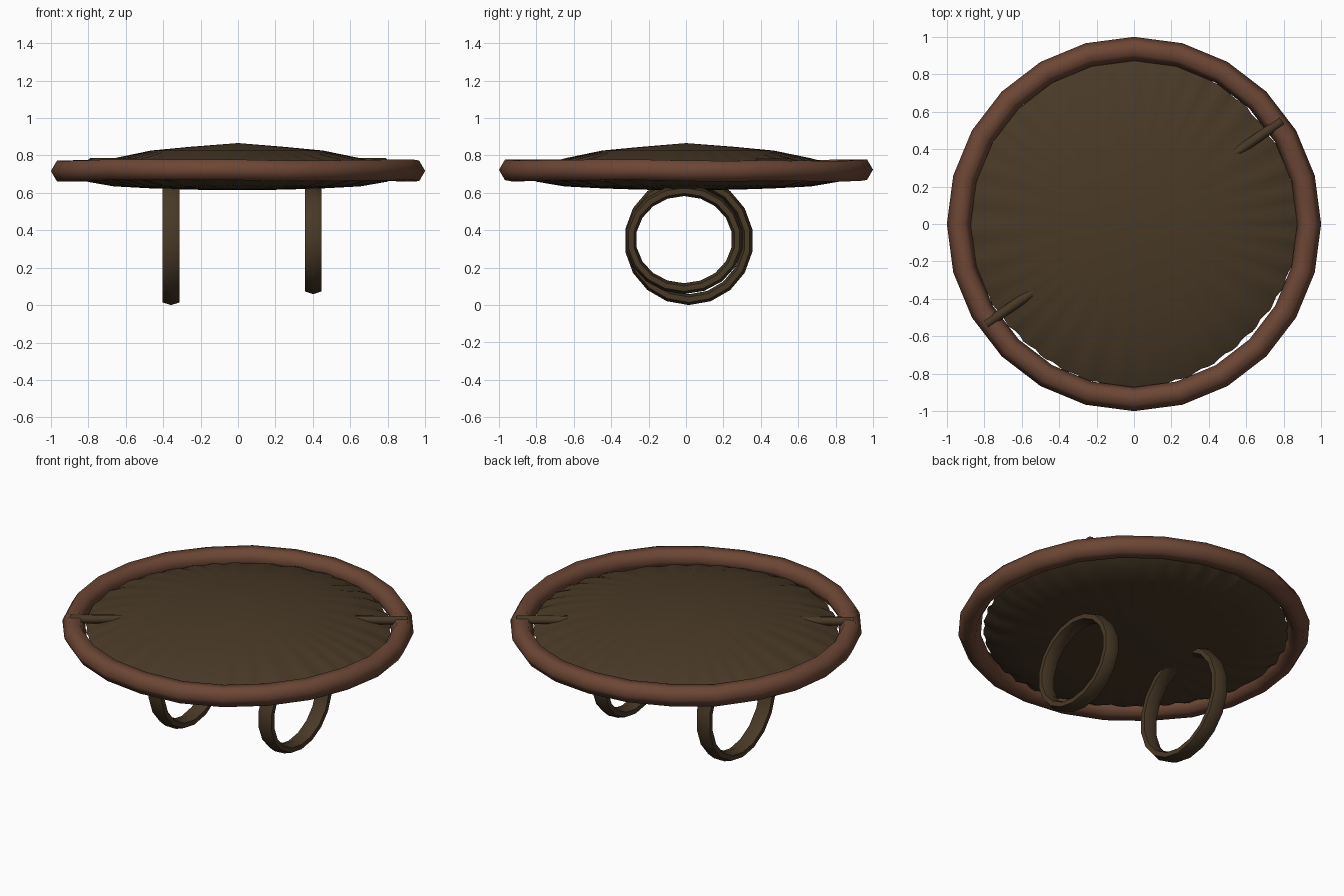
import bpy, bmesh, math, random
from mathutils import Vector

random.seed(4)
TAU = 2 * math.pi

cube = bpy.data.objects.get("Cube")
if cube:
    bpy.data.objects.remove(cube, do_unlink=True)


def material(name, rgb):
    m = bpy.data.materials.new(name)
    m.use_nodes = True
    m.diffuse_color = (*rgb, 1)
    bsdf = m.node_tree.nodes["Principled BSDF"]
    bsdf.inputs["Base Color"].default_value = (*rgb, 1)
    bsdf.inputs["Roughness"].default_value = 0.9
    return m


HIDE = material("dark hide", (0.066, 0.041, 0.02))
WOOD = material("red brown wood", (0.15, 0.062, 0.035))


def finish(bm, name, mat, angle):
    bmesh.ops.recalc_face_normals(bm, faces=bm.faces)
    mesh = bpy.data.meshes.new(name)
    bm.to_mesh(mesh)
    bm.free()
    ob = bpy.data.objects.new(name, mesh)
    bpy.context.collection.objects.link(ob)
    mesh.materials.append(mat)
    bpy.ops.object.select_all(action='DESELECT')
    ob.select_set(True)
    bpy.context.view_layer.objects.active = ob
    bpy.ops.object.shade_smooth_by_angle(angle=math.radians(angle))
    return ob


def hoop(name, mat, segments, place, out, half_width, jitter=0.0):
    """Closed hexagonal tube; place(angle, offset, side) gives each point."""
    bm = bmesh.new()
    rings = []
    for i in range(segments):
        a = TAU * i / segments
        shift = random.uniform(-jitter, jitter)
        ring = []
        for k in range(6):
            t = TAU * k / 6
            side = half_width * math.sin(t) / math.sin(TAU / 6) + shift
            ring.append(bm.verts.new(place(a, out * math.cos(t), side)))
        rings.append(ring)
    for i in range(segments):
        r, s = rings[i], rings[(i + 1) % segments]
        for k in range(6):
            n = (k + 1) % 6
            bm.faces.new((r[k], r[n], s[n], s[k]))
    return finish(bm, name, mat, 62)


# Wooden rim
hoop("rim", WOOD, 24,
     lambda a, o, s: ((0.936 + o) * math.cos(a), (0.936 + o) * math.sin(a), 0.72 + s),
     0.064, 0.055, 0.005)


# Arm loops hanging under the shield
def arm_loop(name, x, y, z, ry, rz):
    hoop(name, HIDE, 18,
         lambda a, o, s: (x + s, y + (ry + o) * math.sin(a), z - (rz + o) * math.cos(a)),
         0.029, 0.045)


arm_loop("left_arm_loop", 0.402, -0.01, 0.35, 0.287, 0.262)
arm_loop("right_arm_loop", -0.358, 0.015, 0.345, 0.316, 0.316)

# Stretched hide: closed lens with a puckered edge
COUNT = 144
top = [(0.25, 0.846), (0.46, 0.826), (0.66, 0.782), (0.8, 0.74)]
bottom = [(0.8, 0.664), (0.66, 0.637), (0.46, 0.624), (0.25, 0.617)]
profile = top + [(0.872, 0.705)] + bottom
bm = bmesh.new()
loops = []
for r, z in profile:
    loop = []
    for i in range(COUNT):
        a = TAU * i / COUNT
        pucker = max(0, (r - 0.5) / 0.37)
        wave = math.sin(40 * a + math.sin(3 * a))
        rr = r + pucker ** 3 * (0.011 * math.cos(4 * a) + 0.006 * wave)
        zz = z + pucker * 0.006 * math.sin(36 * a + 2 * math.sin(5 * a))
        loop.append(bm.verts.new((rr * math.cos(a) - 0.005, rr * math.sin(a) + 0.01, zz)))
    loops.append(loop)
for lo, hi in zip(loops, loops[1:]):
    for i in range(COUNT):
        n = (i + 1) % COUNT
        bm.faces.new((lo[i], lo[n], hi[n], hi[i]))
for z, loop in ((0.866, loops[0]), (0.614, loops[-1])):
    tip = bm.verts.new((0, 0, z))
    for i in range(COUNT):
        bm.faces.new((tip, loop[i], loop[(i + 1) % COUNT]))
finish(bm, "hide_cover", HIDE, 50)

# Cross brace, showing only where it leaves the hide
start, end = Vector((-0.79, -0.535, 0.759)), Vector((0.79, 0.55, 0.759))
bm = bmesh.new()
bmesh.ops.create_cone(bm, cap_ends=True, segments=8, radius1=0.026, radius2=0.026,
                      depth=(end - start).length)
brace = finish(bm, "cross_brace", HIDE, 50)
brace.location = (start + end) / 2
brace.rotation_mode = 'QUATERNION'
brace.rotation_quaternion = (end - start).to_track_quat('Z', 'Y')
